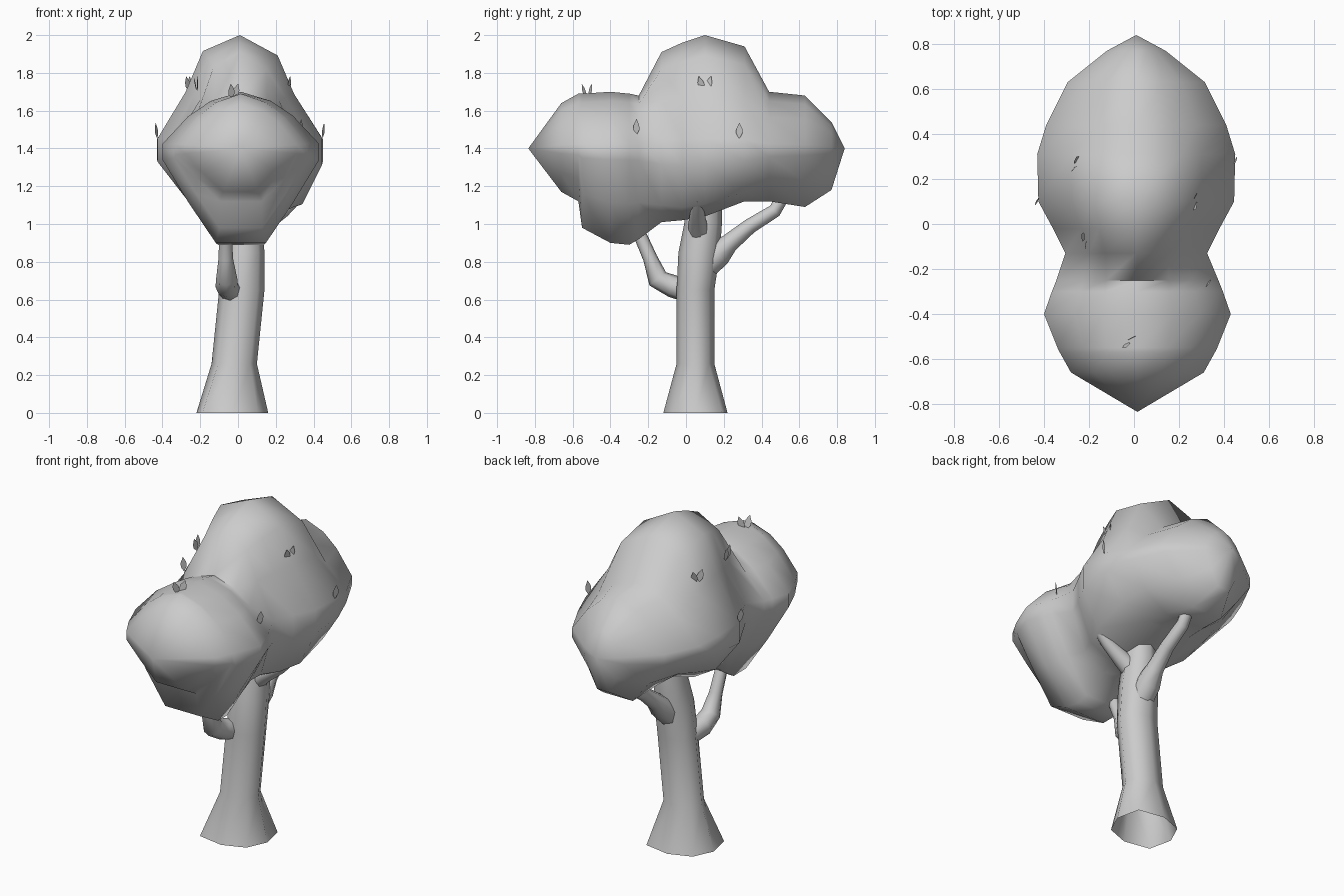
import bpy, bmesh, math
from mathutils import Vector

if "Cube" in bpy.data.objects:
    bpy.data.objects.remove(bpy.data.objects["Cube"])

def finish(name, bm, angle=60):
    me = bpy.data.meshes.new(name)
    bm.to_mesh(me)
    bm.free()
    ob = bpy.data.objects.new(name, me)
    bpy.context.collection.objects.link(ob)
    bpy.ops.object.select_all(action='DESELECT')
    ob.select_set(True)
    bpy.context.view_layer.objects.active = ob
    bpy.ops.object.shade_smooth_by_angle(angle=math.radians(angle))
    return ob

def loft(name, rings, open_start=False):
    """Skin a list of closed rings with quads and cap the ends."""
    bm = bmesh.new()
    vs = [[bm.verts.new(p) for p in r] for r in rings]
    n = len(rings[0])
    for a, b in zip(vs, vs[1:]):
        for i in range(n):
            j = (i + 1) % n
            bm.faces.new((a[i], a[j], b[j], b[i]))
    start = bm.faces.new(vs[0])
    bm.faces.new(vs[-1])
    bmesh.ops.recalc_face_normals(bm, faces=bm.faces)
    if open_start:
        bmesh.ops.delete(bm, geom=[start], context='FACES_ONLY')
    bmesh.ops.remove_doubles(bm, verts=bm.verts, dist=0.0005)
    return finish(name, bm)

def branch(name, path, sides=8):
    """Tapered tube along (x, y, z, radius) points."""
    pts = [Vector(p[:3]) for p in path]
    rings = []
    for i, p in enumerate(pts):
        d = (pts[min(i + 1, len(pts) - 1)] - pts[max(i - 1, 0)]).normalized()
        ref = Vector((1, 0, 0)) if abs(d.x) < 0.85 else Vector((0, 1, 0))
        u = d.cross(ref).normalized()
        v = d.cross(u)
        rings.append([p + path[i][3] * (u * math.cos(t) + v * math.sin(t))
                      for t in (2 * math.pi * k / sides for k in range(sides))])
    return loft(name, rings)

# Trunk: flared, root flare drawn out along one diagonal
trunk = []
for x, y, z, rx, ry, flare in [(-.03, .05, 0, .19, .17, .18), (-.02, .05, .26, .12, .10, 0),
                               (.02, .05, .65, .12, .10, 0), (.03, .07, .85, .11, .11, 0),
                               (.04, .09, 1.0, .09, .10, 0), (.04, .10, 1.15, .08, .09, 0)]:
    ring = []
    for k in range(8):
        t = 2 * math.pi * k / 8
        s = 1 + (flare if k in (1, 5) else 0)
        ring.append((x + rx * s * math.cos(t), y + ry * s * math.sin(t), z))
    trunk.append(ring)
loft("trunk", trunk, open_start=True)

# Branches
branch("front_branch", [(-.02, .06, .63, .06), (-.06, -.07, .67, .06), (-.06, -.15, .71, .056),
                        (-.065, -.19, .82, .038), (-.065, -.26, .98, .034)])
branch("back_branch", [(.03, .06, .74, .07), (.04, .17, .84, .07), (.045, .23, .90, .05),
                       (.05, .34, .99, .04), (.05, .47, 1.07, .036), (.05, .51, 1.14, .034)])
branch("side_branch", [(.04, .08, .92, .06), (.13, .06, 1.0, .05), (.24, .06, 1.07, .036),
                       (.31, .06, 1.14, .032)])

# Canopy: lobed sections lofted front to back
# (y, half width, top, bottom, blend from low lobe to tall middle lobe)
SECTIONS = [(-.835, 0, 1.4, 1.4, 0), (-.66, .295, 1.64, 1.17, 0), (-.57, .345, 1.69, 1.12, 0),
            (-.55, .355, 1.69, .98, 0), (-.40, .415, 1.70, .90, 0), (-.30, .38, 1.69, .89, 0),
            (-.25, .36, 1.68, .92, .1), (-.13, .315, 1.91, 1.01, .8), (-.02, .37, 1.96, 1.02, 1),
            (.10, .435, 2.0, 1.04, 1), (.31, .44, 1.94, 1.12, 1), (.44, .40, 1.70, 1.12, .3),
            (.63, .305, 1.68, 1.09, 0), (.77, .13, 1.54, 1.18, 0), (.84, 0, 1.4, 1.4, 0)]
# Half outline of a section: (width fraction, height fraction) for low and middle lobes
LOW = [(.38, .84), (.67, .57), (1, .08), (1, -.12), (.67, -.57), (.32, -1)]
RIGHT = [(.46, .82), (.66, .48), (1, .09), (1, -.24), (.76, -.82), (.35, -1)]
LEFT = [(.45, .86), (.66, .50), (1, .09), (1, -.20), (.64, -.76), (.30, -1)]
canopy = []
for y, w, top, bot, m in SECTIONS:
    def pt(fx, fz):
        cx = .01 if y > -.2 else .015
        return (cx + fx * w, y, 1.4 + fz * ((top - 1.4) if fz > 0 else (1.4 - bot)))
    def mix(mid, s):
        return [pt(s * (a + (c - a) * m), b + (d - b) * m)
                for (a, b), (c, d) in zip(LOW, mid)]
    canopy.append([pt(0, 1)] + mix(RIGHT, 1) + mix(LEFT, -1)[::-1])
loft("canopy", canopy)

# Loose leaves: single or paired, pointing up on the canopy
def leaves(name, pos, facing, count):
    bm = bmesh.new()
    out = Vector(facing).normalized()
    side = Vector((0, 0, 1)).cross(out).normalized()
    for i in range(count):
        tilt = 0 if count == 1 else (-.3, .3)[i]
        up = Vector((0, 0, 1)) * math.cos(tilt) + side * math.sin(tilt)
        across = (up.cross(out) + out * .5).normalized()
        base = Vector(pos) + side * tilt * .03 - Vector((0, 0, .035))
        L, R = [], []
        for h, w in [(0, .003), (.025, .018), (.05, .017), (.08, 0.001)]:
            c = base + up * h + out * (.018 + .1 * h)
            L.append(bm.verts.new(c - across * w))
            R.append(bm.verts.new(c + across * w))
        for k in range(3):
            bm.faces.new((L[k], R[k], R[k + 1], L[k + 1]))
    finish(name, bm)

for i, (p, f, c) in enumerate([
        ((.43, .28, 1.49), (1, .1, 0), 1), ((.31, -.26, 1.51), (1, -.1, 0), 1),
        ((.25, .10, 1.74), (1, 0, 0), 2), ((-.24, .26, 1.74), (-1, .3, 0), 2),
        ((-.20, -.07, 1.74), (-1, -.3, 0), 2), ((-.41, .10, 1.49), (-1, 0, 0), 1),
        ((-.04, -.51, 1.70), (.8, -.6, 0), 2)]):
    leaves(f"leaf_{i + 1}", p, f, c)
